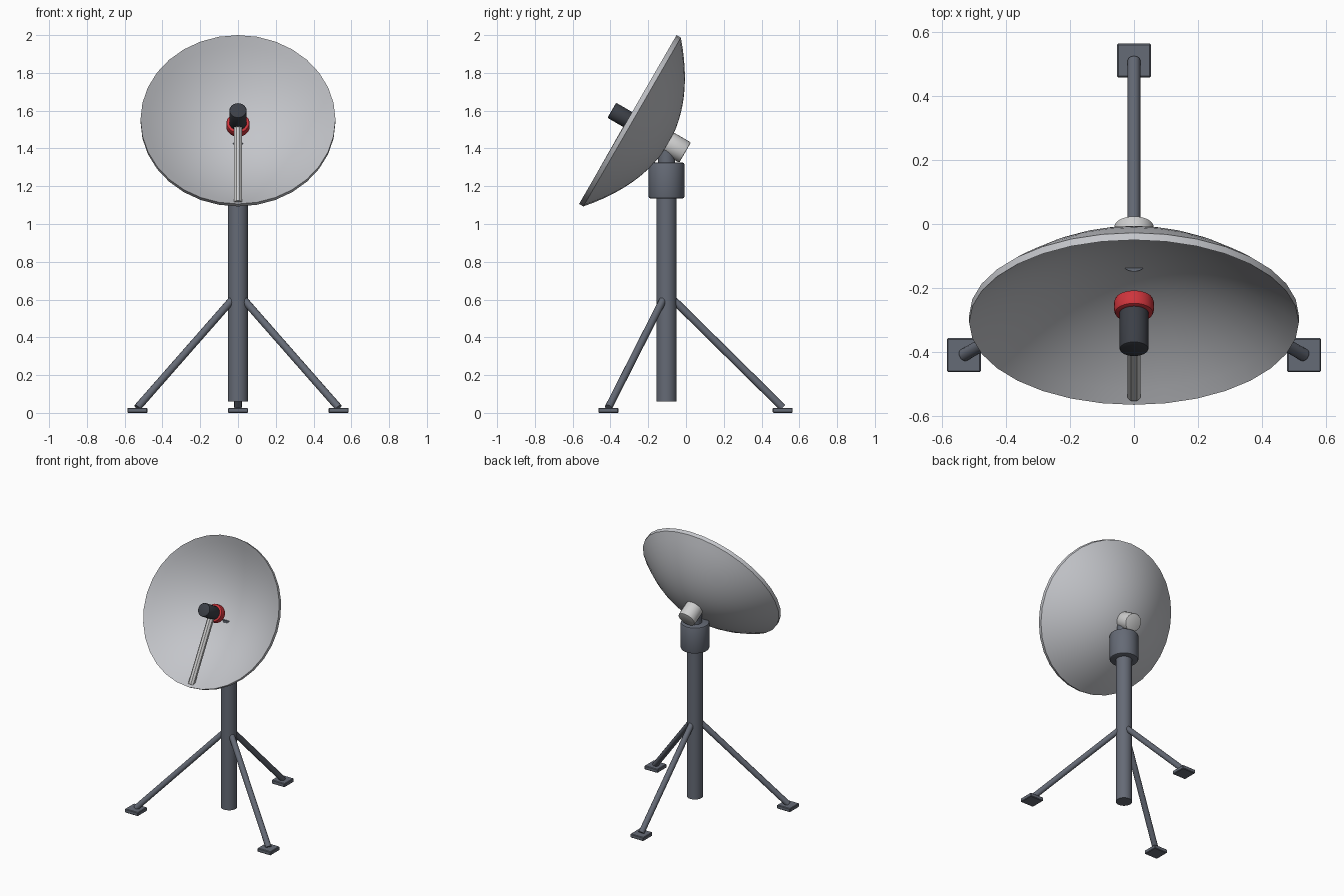
import bpy, bmesh, math
from mathutils import Matrix, Vector

if "Cube" in bpy.data.objects:
    bpy.data.objects.remove(bpy.data.objects["Cube"])


def material(name, rgb):
    m = bpy.data.materials.new(name)
    m.diffuse_color = (*rgb, 1)
    m.use_nodes = True
    m.node_tree.nodes["Principled BSDF"].inputs["Base Color"].default_value = m.diffuse_color
    return m


STEEL = material("steel grey", (0.13, 0.145, 0.18))
DISH = material("dish grey", (0.55, 0.56, 0.59))
PALE = material("pale metal", (0.62, 0.62, 0.62))
DARK = material("dark housing", (0.045, 0.05, 0.062))
RED = material("red ring", (0.62, 0.035, 0.045))

# Dish frame: origin at the rim centre, local z runs backwards along the axis
TILT = math.radians(30)
BACK = Vector((0, math.cos(TILT), -math.sin(TILT)))
UP = Vector((0, math.sin(TILT), math.cos(TILT)))
RIM = Vector((0, -0.308, 1.553))


def on_dish(depth, up=0.0):
    return RIM + BACK * depth + UP * up


def finish(name, bm, mat, smooth=True):
    bmesh.ops.recalc_face_normals(bm, faces=bm.faces[:])
    me = bpy.data.meshes.new(name)
    bm.to_mesh(me)
    bm.free()
    me.materials.append(mat)
    ob = bpy.data.objects.new(name, me)
    bpy.context.collection.objects.link(ob)
    if smooth:
        bpy.ops.object.select_all(action='DESELECT')
        ob.select_set(True)
        bpy.context.view_layer.objects.active = ob
        bpy.ops.object.shade_smooth_by_angle(angle=math.radians(35))
    return ob


def rod(name, a, b, r, mat, sides=24, bevel=0.0, turn=0.0, smooth=True):
    """Cylinder from point a to point b, optionally with bevelled end rims."""
    a, b = Vector(a), Vector(b)
    bm = bmesh.new()
    bmesh.ops.create_cone(bm, cap_ends=True, segments=sides, radius1=r, radius2=r,
                          depth=(b - a).length)
    if bevel:
        rims = [e for e in bm.edges if any(len(f.verts) > 4 for f in e.link_faces)]
        bmesh.ops.bevel(bm, geom=rims, offset=bevel, segments=2, profile=0.5,
                        affect='EDGES')
    rot = (b - a).to_track_quat('Z', 'Y').to_matrix().to_4x4()
    bm.transform(Matrix.Translation((a + b) / 2) @ rot @ Matrix.Rotation(turn, 4, 'Z'))
    return finish(name, bm, mat, smooth)


def box(name, centre, size, mat, bevel):
    bm = bmesh.new()
    bmesh.ops.create_cube(bm, size=1)
    bm.transform(Matrix.Translation(centre) @ Matrix.Diagonal((*size, 1)))
    bmesh.ops.bevel(bm, geom=bm.edges[:], offset=bevel, segments=1, affect='EDGES')
    return finish(name, bm, mat, False)


# Mast, collar and the post that reaches into the dish
MY = -0.103
rod("mast", (0, MY, 0.06), (0, MY, 1.2), 0.054, STEEL)
rod("collar", (0, MY, 1.135), (0, MY, 1.325), 0.095, STEEL, 32, 0.01)
rod("dish_post", (0, MY, 1.30), (0, MY, 1.43), 0.046, STEEL)

# Three legs with square feet
for name, deg in (("back", 90), ("left", 210), ("right", 330)):
    c, s = math.cos(math.radians(deg)), math.sin(math.radians(deg))
    foot = (0.615 * c, MY + 0.615 * s)
    rod(name + "_leg", (0.035 * c, MY + 0.035 * s, 0.6), (*foot, 0.028), 0.02, STEEL, 12)
    box(name + "_foot", (*foot, 0.0135), (0.106, 0.106, 0.027), STEEL, 0.004)

# Dish: inner and outer parabola spun around the axis as one closed shell
R, SEG, STEPS = 0.516, 32, 12
inner = [(R * i / STEPS, 0.21 * (1 - (i / STEPS) ** 2)) for i in range(STEPS + 1)]
outer = [(R * i / STEPS, 0.25 - 0.224 * (i / STEPS) ** 2) for i in range(STEPS, -1, -1)]
bm = bmesh.new()
verts = [bm.verts.new((0, -r, d)) for r, d in inner + outer]
edges = [bm.edges.new(p) for p in zip(verts, verts[1:])]
bmesh.ops.spin(bm, geom=verts + edges, cent=(0, 0, 0), axis=(0, 0, 1),
               angle=math.tau, steps=SEG)
bmesh.ops.remove_doubles(bm, verts=bm.verts[:], dist=0.0005)
side = Vector((1, 0, 0))
bm.transform(Matrix.Translation(RIM) @ Matrix((side, BACK.cross(side), BACK)).transposed().to_4x4())
finish("dish", bm, DISH)

# Pale hub behind the dish
rod("dish_hub", on_dish(0.225), on_dish(0.35), 0.062, PALE, 24, 0.006)

# Receiver in front, held by an eight-sided arm from the lower rim
rod("feed_housing", on_dish(0.05), on_dish(-0.098), 0.046, DARK, 24, 0.006)
rod("feed_ring", on_dish(0.032), on_dish(0.084), 0.062, RED, 24, 0.01)
rod("feed_arm", on_dish(0.022, -0.495), on_dish(0.018, -0.02), 0.0225, PALE, 8,
    turn=math.radians(22.5), smooth=False)
